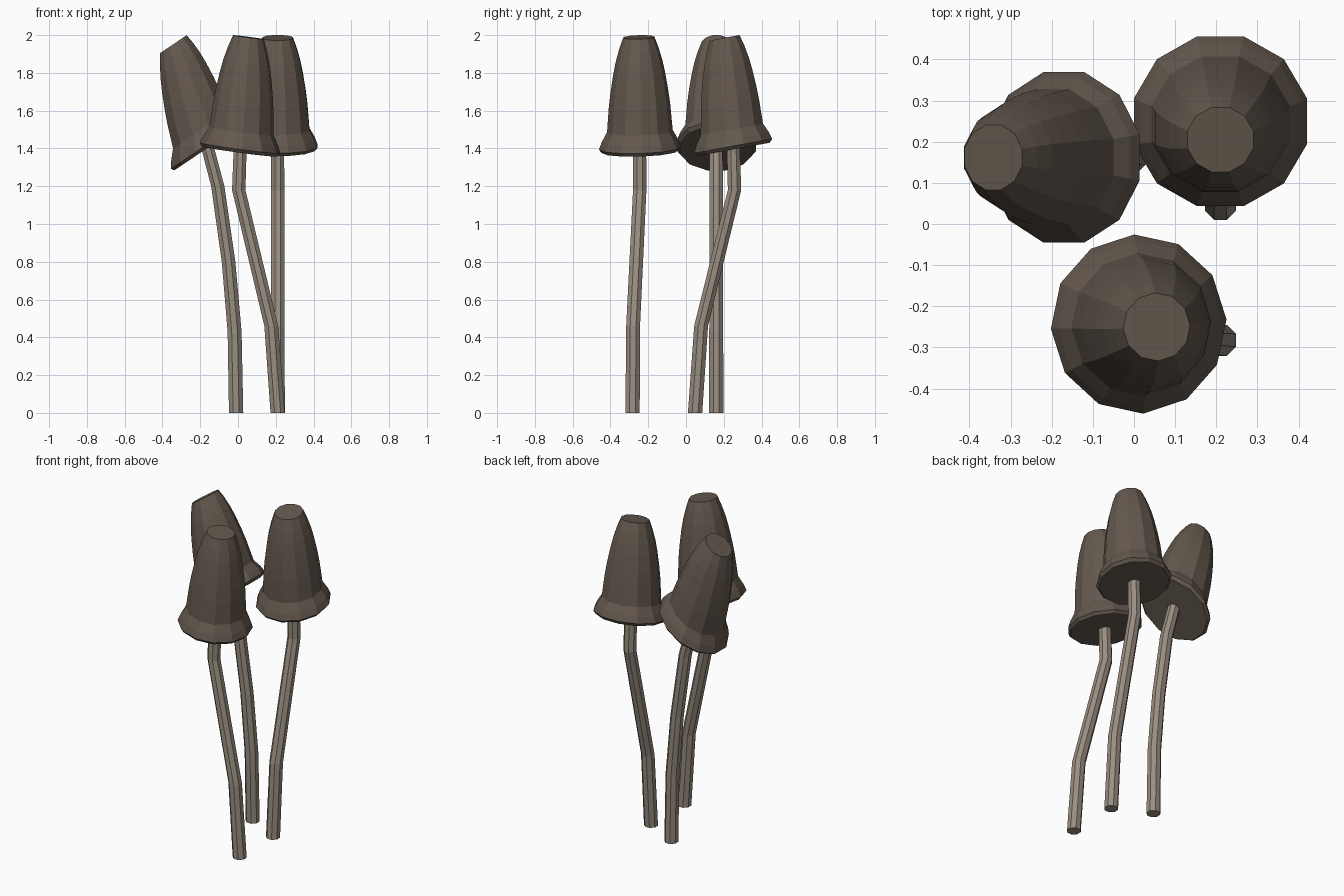
import bpy, bmesh, math
from mathutils import Vector

if "Cube" in bpy.data.objects:
    bpy.data.objects.remove(bpy.data.objects["Cube"])


def material(name, color):
    m = bpy.data.materials.new(name)
    m.diffuse_color = (*color, 1)
    m.use_nodes = True
    m.node_tree.nodes["Principled BSDF"].inputs["Base Color"].default_value = m.diffuse_color
    return m


CAP = material("cap_brown", (0.125, 0.098, 0.075))
STEM = material("stem_beige", (0.32, 0.27, 0.22))


def loft(name, rings, mat):
    """Skin a stack of equal-count rings and close both ends."""
    bm = bmesh.new()
    loops = [[bm.verts.new(p) for p in r] for r in rings]
    n = len(loops[0])
    for a, b in zip(loops, loops[1:]):
        for i in range(n):
            j = (i + 1) % n
            bm.faces.new((a[i], a[j], b[j], b[i]))
    bm.faces.new(loops[0][::-1])
    bm.faces.new(loops[-1])
    bmesh.ops.recalc_face_normals(bm, faces=bm.faces)
    me = bpy.data.meshes.new(name)
    bm.to_mesh(me)
    bm.free()
    me.materials.append(mat)
    ob = bpy.data.objects.new(name, me)
    bpy.context.collection.objects.link(ob)
    return ob


def ring(center, r, n, phase, ux=(1, 0, 0), uy=(0, 1, 0)):
    c, ux, uy = Vector(center), Vector(ux), Vector(uy)
    return [c + ux * (r * math.cos(phase + math.tau * i / n))
              + uy * (r * math.sin(phase + math.tau * i / n)) for i in range(n)]


# bell profile: (radius, fraction of height), rim to crown
BELL = [(.203, 0), (.218, .03), (.203, .095), (.174, .18), (.163, .40),
        (.153, .53), (.138, .68), (.124, .79), (.105, .90), (.083, 1)]


def mushroom(tag, path, bottom, top, ux, uy, phase):
    # bent stem, slightly tapered, running into the cap
    k = len(path) - 1
    loft(tag + "_stem", [ring(p, .041 - .004 * i / k, 8, math.pi / 8)
                         for i, p in enumerate(path)], STEM)
    # leaning bell cap: tilted rings along a slanted axis
    b, t = Vector(bottom), Vector(top)
    loft(tag + "_cap", [ring(b.lerp(t, f), r, 12, phase, ux, uy)
                        for r, f in BELL], CAP)


mushroom("left",
         [(-.01, .16, 0), (-.018, .16, .43), (-.05, .16, .8),
          (-.107, .16, 1.2), (-.165, .16, 1.42)],
         (-.165, .162, 1.40), (-.342, .162, 1.952),
         (.875, 0, .59), (0, .985, 0), math.radians(15))

mushroom("right",
         [(.21, .048, 0), (.21, .08, .46), (.21, .257, 1.18), (.21, .25, 1.43)],
         (.21, .251, 1.395), (.21, .205, 1.986),
         (1, 0, 0), (0, .98, .18), math.radians(15))

mushroom("front",
         [(.21, -.283, 0), (.176, -.28, .46), (.004, -.245, 1.18), (.012, -.245, 1.42)],
         (.01, -.243, 1.383), (.055, -.25, 1.989),
         (.98, 0, -.13), (0, 1, .03), math.radians(3))
